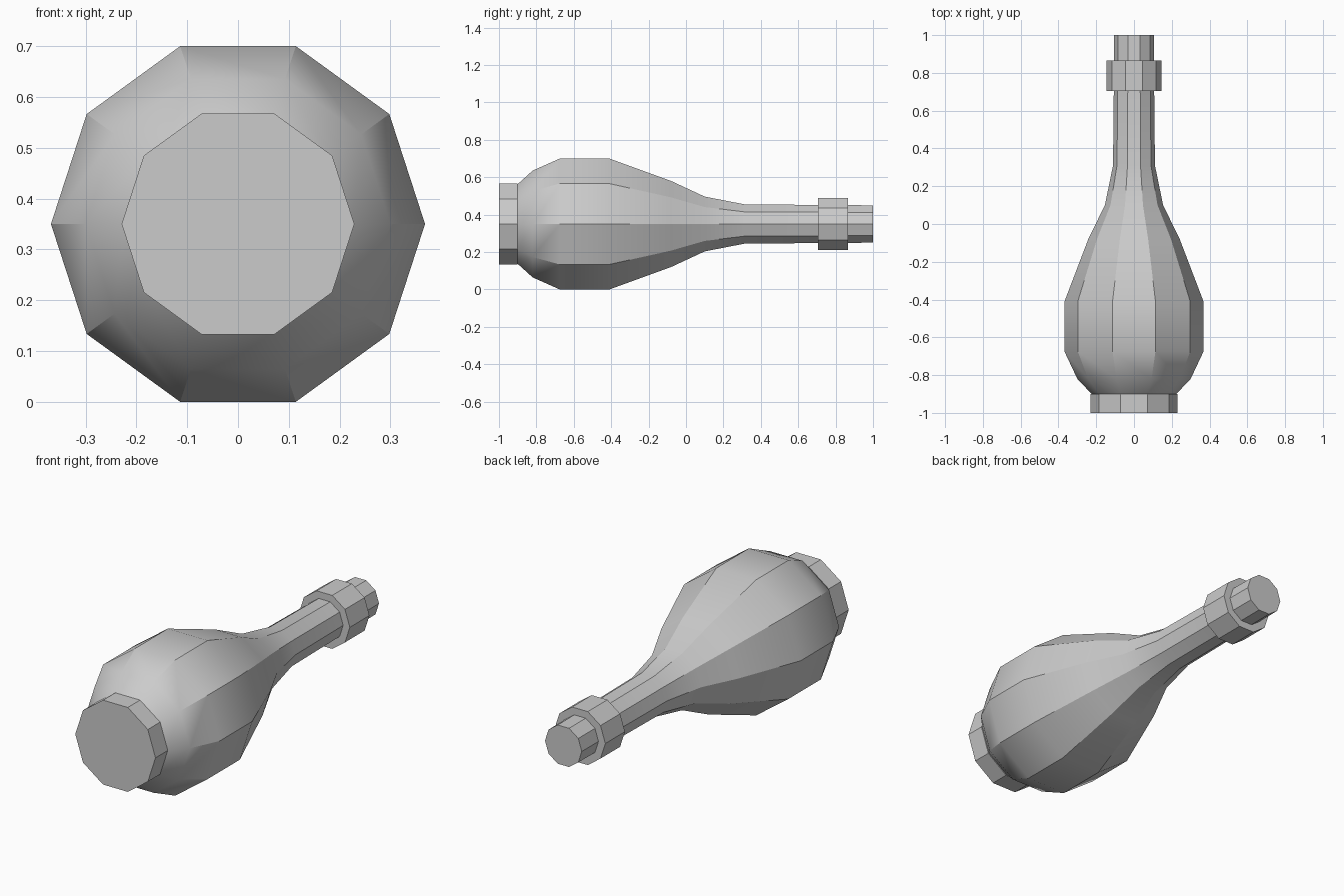
import bpy, bmesh
from math import cos, sin, pi, radians

if "Cube" in bpy.data.objects:
    bpy.data.objects.remove(bpy.data.objects["Cube"])

SIDES = 10
AXIS_Z = 0.35


def lathe(name, profile, closed=False):
    """Revolve (y, radius) points about the bottle's horizontal axis."""
    bm = bmesh.new()
    rings = [[bm.verts.new((r * cos(2 * pi * i / SIDES), y,
                            AXIS_Z + r * sin(2 * pi * i / SIDES)))
              for i in range(SIDES)] for y, r in profile]
    pairs = list(zip(rings, rings[1:]))
    if closed:
        pairs.append((rings[-1], rings[0]))
    for a, b in pairs:
        for i in range(SIDES):
            j = (i + 1) % SIDES
            bm.faces.new((a[i], a[j], b[j], b[i]))
    if not closed:
        bm.faces.new(rings[0])
        bm.faces.new(rings[-1])
    bmesh.ops.recalc_face_normals(bm, faces=bm.faces)
    mesh = bpy.data.meshes.new(name)
    bm.to_mesh(mesh)
    bm.free()
    obj = bpy.data.objects.new(name, mesh)
    bpy.context.collection.objects.link(obj)
    bpy.ops.object.select_all(action='DESELECT')
    obj.select_set(True)
    bpy.context.view_layer.objects.active = obj
    bpy.ops.object.shade_smooth_by_angle(angle=radians(30))
    return obj


# Foot, bulb and neck in one closed skin
lathe("bottle_body", [
    (-1.0, 0.229), (-0.90, 0.229), (-0.90, 0.224), (-0.82, 0.300),
    (-0.675, 0.368), (-0.41, 0.368), (-0.08, 0.242), (0.10, 0.154),
    (0.31, 0.111), (0.70, 0.107), (1.0, 0.105)])

# Raised collar near the mouth
lathe("neck_collar", [
    (0.705, 0.10), (0.705, 0.145), (0.865, 0.145), (0.865, 0.10)], closed=True)
